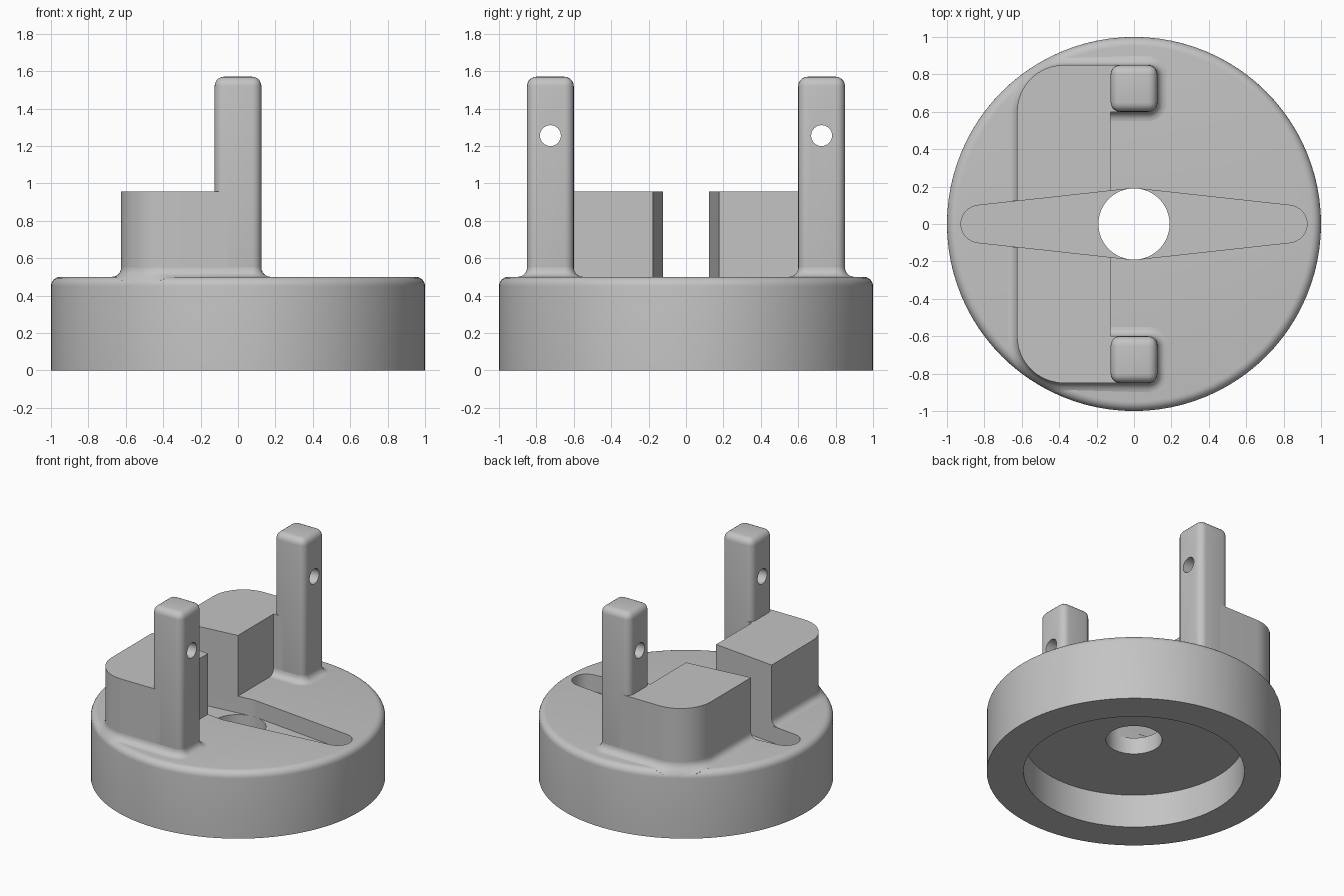
import bpy, bmesh
from math import sin, cos, pi, radians

if "Cube" in bpy.data.objects:
    bpy.data.objects.remove(bpy.data.objects["Cube"])

grey = bpy.data.materials.new("plain_grey")
grey.use_nodes = True
grey.diffuse_color = (0.55, 0.55, 0.55, 1)
grey.node_tree.nodes["Principled BSDF"].inputs["Base Color"].default_value = grey.diffuse_color

FILLET = 0.05   # radius of all small roundings
TOP = 0.5       # top of the base
SLOT_HALF = 0.191
TIP_X, TIP_R = 0.825, 0.1


def arc(cx, cy, r, start, end, steps):
    """Points on an arc, angles in degrees."""
    angles = [radians(start + (end - start) * i / steps) for i in range(steps + 1)]
    return [(cx + r * cos(a), cy + r * sin(a)) for a in angles]


def finish(name, bm):
    bmesh.ops.recalc_face_normals(bm, faces=bm.faces[:])
    mesh = bpy.data.meshes.new(name)
    bm.to_mesh(mesh)
    bm.free()
    mesh.materials.append(grey)
    obj = bpy.data.objects.new(name, mesh)
    bpy.context.collection.objects.link(obj)
    return obj


def loft(name, rows, closed):
    """Skin equal rows of points; each row is a closed section."""
    bm = bmesh.new()
    rings = [[bm.verts.new(p) for p in row] for row in rows]
    count = len(rings)
    for i in range(count if closed else count - 1):
        a, b = rings[i], rings[(i + 1) % count]
        for j in range(len(a)):
            k = (j + 1) % len(a)
            bm.faces.new((a[j], a[k], b[k], b[j]))
    if not closed:
        bm.faces.new(rings[0])
        bm.faces.new(rings[-1])
    return finish(name, bm)


def prism(name, outline, low, high):
    return loft(name, [[(x, y, z) for x, y in outline] for z in (low, high)], False)


def cut(obj, cutter):
    cutter.hide_render = True
    cutter.hide_set(True)
    mod = obj.modifiers.new("cut", 'BOOLEAN')
    mod.operation, mod.solver, mod.object = 'DIFFERENCE', 'EXACT', cutter
    bpy.context.view_layer.objects.active = obj
    bpy.ops.object.modifier_apply(modifier=mod.name)
    bpy.data.objects.remove(cutter)


def smooth(obj):
    bpy.ops.object.select_all(action='DESELECT')
    obj.select_set(True)
    bpy.context.view_layer.objects.active = obj
    bpy.ops.object.shade_smooth_by_angle(angle=radians(30))


def slot_edge(x):
    return SLOT_HALF - 0.11 * abs(x)


# Round base: turned profile with central hole, underside recess, rounded rim
profile = [(0.19, 0.25), (0.75, 0.25), (0.75, 0), (1, 0)]
profile += arc(1 - FILLET, TOP - FILLET, FILLET, 0, 90, 6) + [(0.19, TOP)]
turns = [2 * pi * i / 96 for i in range(96)]
base = loft("base", [[(r * cos(a), r * sin(a), z) for r, z in profile] for a in turns], True)

# Tapered slot across the top of the base
slot = arc(TIP_X, 0, TIP_R, -84, 84, 16) + [(0, SLOT_HALF)]
slot += arc(-TIP_X, 0, TIP_R, 96, 264, 16) + [(0, -SLOT_HALF)]
cut(base, prism("slot_cutter", slot, 0.375, 0.6))
smooth(base)


def base_drop(x, y):
    """How far the rounded rim has fallen at this point."""
    over = min(max((x * x + y * y) ** 0.5 - (1 - FILLET), 0), FILLET)
    return FILLET - (FILLET ** 2 - over ** 2) ** 0.5


for side, label in ((-1, "front"), (1, "back")):
    # Block with one large rounded corner, trimmed along the slot
    corner = arc(-0.375, 0.6, 0.25, 180, 90, 16)
    outline = [(-0.625, slot_edge(0.625))] + corner
    outline += [(-0.05, 0.85), (-0.05, 0.6), (-0.125, 0.6), (-0.125, slot_edge(0.125))]
    block = prism(label + "_block", [(x, side * y) for x, y in outline], TOP - 0.06, 0.955)
    smooth(block)

    # Upright post with rounded edges and a cross hole
    bm = bmesh.new()
    bmesh.ops.create_cube(bm, size=1)
    for v in bm.verts:
        v.co.x *= 0.25
        v.co.y = side * 0.725 + v.co.y * 0.25
        v.co.z = 1.57 if v.co.z > 0 else 0.4
    bmesh.ops.bevel(bm, geom=bm.edges[:], offset=FILLET, segments=5, profile=0.5, affect='EDGES')
    post = finish(label + "_post", bm)
    ring = arc(side * 0.725, 1.255, 0.056, 0, 348.75, 31)
    cut(post, loft("pin_cutter", [[(x, y, z) for y, z in ring] for x in (-0.3, 0.3)], False))
    smooth(post)

    # Hollow fillet where block and post meet the base
    path = [((-0.625, slot_edge(0.625)), 180)]
    for cx, cy, r, start, end, steps in ((-0.375, 0.6, 0.25, 180, 90, 16),
                                         (0.075, 0.8, FILLET, 90, 0, 6),
                                         (0.075, 0.65, FILLET, 0, -90, 6)):
        points = arc(cx, cy, r, start, end, steps)
        path += [(p, start + (end - start) * i / steps) for i, p in enumerate(points)]
    path.append(((-0.125, 0.6), -90))
    section = arc(FILLET, FILLET, FILLET, 180, 270, 6) + [(FILLET, -0.01), (-0.005, -0.01)]
    rows = []
    for (x, y), angle in path:
        row = []
        for out, up in section:
            px, py = x + out * cos(radians(angle)), y + out * sin(radians(angle))
            shrink = min(1, 0.999 / (px * px + py * py) ** 0.5)
            px, py = px * shrink, py * shrink
            row.append((px, side * py, TOP + up - base_drop(px, py)))
        rows.append(row)
    smooth(loft(label + "_fillet", rows, False))
